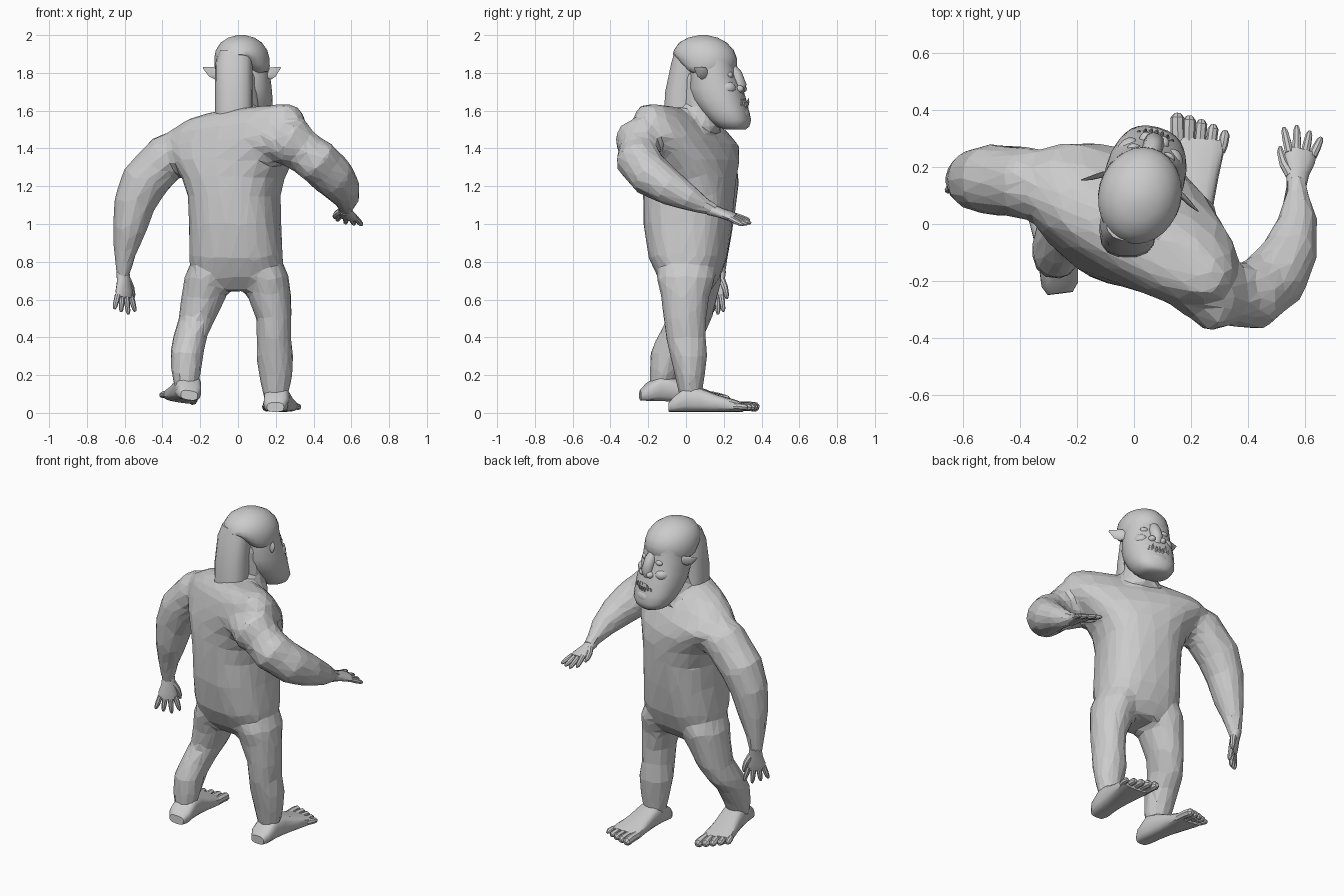
import bpy, bmesh
from math import cos, sin, pi, radians, copysign
from mathutils import Vector, Matrix

if "Cube" in bpy.data.objects:
    bpy.data.objects.remove(bpy.data.objects["Cube"])


def ring(bm, c, ax, ay, n=16, p=2.0):
    """Superellipse loop of verts around c spanned by half-axes ax, ay."""
    out = []
    for i in range(n):
        t = 2 * pi * i / n
        u, v = cos(t), sin(t)
        u, v = (copysign(abs(w) ** (2 / p), w) for w in (u, v))
        out.append(bm.verts.new(Vector(c) + ax * u + ay * v))
    return out


def skin(bm, loops):
    for a, b in zip(loops, loops[1:]):
        for i in range(len(a)):
            j = (i + 1) % len(a)
            bm.faces.new((a[i], a[j], b[j], b[i]))
    bm.faces.new(loops[0][::-1])
    bm.faces.new(loops[-1])


def column(bm, rows, n=16, p=2.0):
    """Rows of x, y, z, half width, half depth, yaw degrees, tilt (z per x)."""
    loops = []
    for x, y, z, a, b, *r in rows:
        yaw = radians(r[0]) if r else 0
        tilt = r[1] if len(r) > 1 else 0
        loops.append(ring(bm, (x, y, z), Vector((cos(yaw), sin(yaw), tilt)) * a,
                          Vector((-sin(yaw), cos(yaw), 0)) * b, n, p))
    skin(bm, loops)


def limb(bm, rows, n=12, side=Vector((1, 0, 0)), M=Matrix()):
    """Tube through rows of x, y, z, radius, optional second radius."""
    pts = [Vector(r[:3]) for r in rows]
    loops = []
    for i, r in enumerate(rows):
        d = (pts[min(i + 1, len(pts) - 1)] - pts[max(i - 1, 0)]).normalized()
        s = (side - d * side.dot(d)).normalized()
        loops.append(ring(bm, pts[i], s * r[3], d.cross(s) * r[-1], n))
    skin(bm, loops)
    bmesh.ops.transform(bm, matrix=M, verts=[v for l in loops for v in l])


def ball(bm, c, s, M=Matrix(), seg=24):
    bmesh.ops.create_uvsphere(bm, u_segments=seg, v_segments=seg // 2, radius=1,
                              matrix=M @ Matrix.Translation(c) @ Matrix.Diagonal((*s, 1)))


def finish(bm, name, angle=None):
    bmesh.ops.recalc_face_normals(bm, faces=bm.faces)
    me = bpy.data.meshes.new(name)
    bm.to_mesh(me)
    bm.free()
    ob = bpy.data.objects.new(name, me)
    bpy.context.collection.objects.link(ob)
    if angle:
        bpy.ops.object.select_all(action='DESELECT')
        ob.select_set(True)
        bpy.context.view_layer.objects.active = ob
        bpy.ops.object.shade_smooth_by_angle(angle=radians(angle))
    return ob


# Body: twisted torso, stepping legs and swinging arms fused together
bm = bmesh.new()
column(bm, [(-.01, .02, .645, .16, .11, -5), (-.01, .015, .72, .225, .165, -6),
            (-.01, .01, .82, .25, .205, -8), (-.015, .01, 1.0, .24, .23, -13),
            (-.02, .015, 1.15, .24, .235, -17), (-.025, .02, 1.25, .27, .235, -20),
            (-.03, .02, 1.34, .335, .225, -25), (-.02, .0, 1.44, .42, .195, -29, .08),
            (-.01, -.03, 1.53, .40, .15, -29, .12), (.02, -.06, 1.59, .32, .10, -28, .12),
            (.06, -.08, 1.615, .22, .055, -28, .1)], 20, 2.5)
column(bm, [(-.13, .03, .88, .08, .12), (-.16, .03, .72, .125, .165), (-.18, .03, .62, .12, .14),
            (-.215, .02, .5, .1, .12), (-.255, -.03, .4, .09, .125), (-.27, -.085, .32, .09, .105),
            (-.275, -.115, .22, .082, .08), (-.275, -.14, .11, .055, .055)])
column(bm, [(.12, .01, .88, .08, .12), (.15, .0, .72, .12, .16), (.165, -.005, .62, .118, .13),
            (.19, -.005, .5, .095, .115), (.19, 0, .4, .09, .108), (.195, .015, .3, .1, .1),
            (.2, .02, .2, .09, .08), (.2, .025, .06, .06, .055)])
limb(bm, [(-.2, .1, 1.42, .13), (-.38, .145, 1.35, .13), (-.5, .155, 1.22, .128),
          (-.55, .155, 1.1, .112), (-.575, .155, .97, .09, .095), (-.6, .165, .84, .06),
          (-.61, .175, .72, .038)])
limb(bm, [(.16, -.16, 1.45, .13), (.3, -.255, 1.43, .135), (.41, -.255, 1.34, .125),
          (.5, -.185, 1.255, .118), (.55, -.09, 1.195, .098), (.575, .02, 1.135, .07),
          (.57, .12, 1.085, .04), (.57, .17, 1.07, .036)])
column(bm, [(.02, .07, 1.5, .12, .12), (.02, .07, 1.62, .09, .09), (.02, .07, 1.8, .085, .085)])
body = finish(bm, "body")
m = body.modifiers.new("fuse", 'REMESH')
m.mode, m.voxel_size = 'VOXEL', .02
m = body.modifiers.new("soften", 'SMOOTH')
m.factor, m.iterations = .5, 6
body.modifiers.new("facets", 'DECIMATE').ratio = .07


def foot(name, M, side):
    bm = bmesh.new()
    rows = [(-.1, .045, .05), (-.07, .065, .085), (0, .068, .14), (.07, .07, .125),
            (.16, .08, .09), (.25, .093, .065), (.29, .09, .05)]
    skin(bm, [ring(bm, (0, y, h / 2), Vector((w, 0, 0)), Vector((0, 0, h / 2)), 16, 3)
              for y, w, h in rows])
    for i in range(5):  # toes, big one on the inside
        x, r = side * (-.068 + .037 * i), .025 - .002 * i
        tip = .372 - .004 * i - .004 * i * i * .5
        limb(bm, [(x, .25, .03, r), (x * 1.1, tip - .05, .03, r),
                  (x * 1.15, tip - .015, .026, r), (x * 1.15, tip, .022, r * .5)], 8)
    bmesh.ops.transform(bm, matrix=M, verts=bm.verts)
    finish(bm, name, 35)


foot("right_foot", Matrix.Translation((.205, .01, .005)) @ Matrix.Rotation(radians(-4), 4, 'Z'), 1)
foot("left_foot", Matrix.Translation((-.275, -.145, .065)) @ Matrix.Rotation(radians(7), 4, 'Z')
     @ Matrix.Rotation(radians(9), 4, 'Y') @ Matrix.Rotation(radians(-2), 4, 'X'), -1)


def hand(name, wrist, along, across):
    """Palm runs along +Y, thumb on the -X side."""
    y = Vector(along).normalized()
    x = Vector(across)
    x = (x - y * x.dot(y)).normalized()
    M = Matrix((x, y, x.cross(y))).transposed().to_4x4()
    M.translation = Vector(wrist)
    bm = bmesh.new()
    limb(bm, [(0, -.03, 0, .034, .034), (0, .03, 0, .042, .026), (.003, .08, 0, .055, .024),
              (.005, .115, 0, .054, .018)], 12)
    for i in range(4):
        a = -.3 + .21 * i
        n = .105 - .012 * abs(i - 1)
        b = Vector((-.038 + .028 * i, .1, 0))
        d = Vector((sin(a), cos(a), -.08))
        limb(bm, [(*(b + d * n * t), r) for t, r in ((0, .016), (.5, .015), (.85, .012), (1, .006))], 8)
    limb(bm, [(-.025, .02, 0, .02), (-.052, .06, -.008, .017), (-.066, .1, -.015, .013),
              (-.068, .12, -.018, .006)], 8)
    bmesh.ops.transform(bm, matrix=M, verts=bm.verts)
    finish(bm, name, 40)


hand("right_hand", (.57, .15, 1.07), (.1, .92, -.3), (1, -.1, -.25))
hand("left_hand", (-.607, .175, .725), (.08, -.12, -1), (-.78, -.6, 0))

# Head parts share one turned frame, local +Y is the face direction
H = Matrix.Translation((.015, .08, 0)) @ Matrix.Rotation(radians(-15), 4, 'Z')
bm = bmesh.new()
column(bm, [(0, .19, 1.5, .06, .05), (0, .175, 1.515, .095, .083), (0, .16, 1.55, .12, .108),
            (0, .13, 1.6, .133, .125), (0, .1, 1.66, .14, .14), (0, .08, 1.72, .14, .14),
            (0, .07, 1.785, .136, .122), (0, .06, 1.87, .13, .12)], 24, 2.3)
limb(bm, [(0, .16, 1.83, .03), (0, .19, 1.79, .035), (0, .212, 1.735, .036),
          (0, .2, 1.695, .03)], 10, M=Matrix())             # broad flat nose
ball(bm, (0, .22, 1.575), (.075, .045, .045), seg=16)      # chin
for s in (-1, 1):
    ball(bm, (s * .032, .215, 1.715), (.022, .028, .02), seg=12)  # nostril
    ball(bm, (s * .075, .15, 1.72), (.045, .06, .04), seg=16)     # cheek
bmesh.ops.transform(bm, matrix=H, verts=bm.verts)
finish(bm, "face", 40)

# Rounded cap of hair overhanging the brow
bm = bmesh.new()
column(bm, [(0, .03, 1.8, .115, .11), (0, .027, 1.808, .138, .15), (0, .025, 1.835, .146, .167),
            (0, .02, 1.88, .144, .171), (0, .015, 1.92, .135, .16), (0, .01, 1.96, .108, .128),
            (0, .01, 1.986, .07, .08), (0, .01, 2.0, .02, .02)], 28)
for v in bm.verts:  # rim climbs towards the nape
    if v.co.y < -.03:
        v.co.z += max(0, 1.9 - v.co.z) * min(1, (-.03 - v.co.y) / .1) * .9
bmesh.ops.transform(bm, matrix=H, verts=bm.verts)
finish(bm, "hair_cap", 50)

# Long straight hair down the nape
bm = bmesh.new()
column(bm, [(-.022, -.02, 1.55, .1, .1), (-.022, -.02, 1.7, .1, .092),
            (-.022, .0, 1.85, .098, .08), (-.01, .02, 1.92, .09, .08)], 14, 2.6)
finish(bm, "back_hair", 40)

# Pointed, swept-back ears
bm = bmesh.new()
for s in (-1, 1):
    limb(bm, [(s * .12, .065, 1.79, .016, .01), (s * .15, .055, 1.797, .034, .008),
              (s * .175, .04, 1.805, .028, .006), (s * .212, .02, 1.828, .004, .002)], 10,
         Vector((0, .25, 1)), H)
finish(bm, "ears", 40)

# Brow bulges and eyes beneath the cap
bm = bmesh.new()
for s in (-1, 1):
    ball(bm, (s * .06, .172, 1.788), (.026, .02, .018), H, 12)
finish(bm, "eyes", 40)

# Open mouth lips and crooked teeth
bm = bmesh.new()
ball(bm, (0, .2, 1.618), (.08, .05, .014), H, 16)
ball(bm, (0, .2, 1.66), (.075, .04, .012), H, 16)
finish(bm, "lips", 40)
bm = bmesh.new()
for i in range(7):
    x = -.06 + .02 * i
    y = .245 - 5 * x * x
    h = .05 if i in (1, 5) else .03
    limb(bm, [(x, y, 1.618, .008), (x, y + .008, 1.618 + h * .6, .007),
              (x, y + .015, 1.618 + h, .001)], 6, M=H)
    limb(bm, [(x + .01, y - .008, 1.66, .007), (x + .01, y - .002, 1.635, .001)], 6, M=H)
finish(bm, "teeth")
